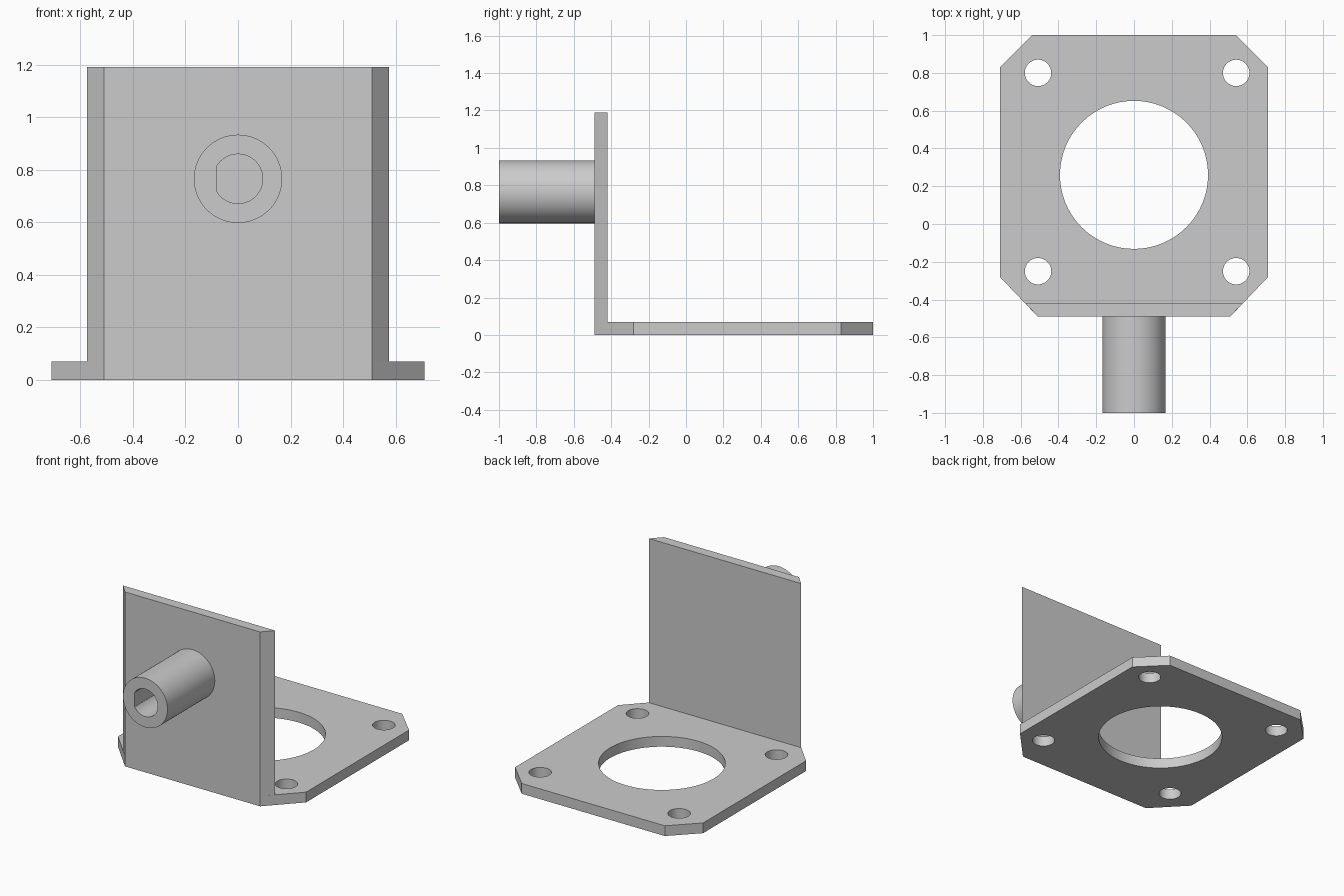
import bpy
import bmesh
from math import pi, cos, sin, acos
from mathutils import Matrix, Vector

cube = bpy.data.objects.get("Cube")
if cube:
    bpy.data.objects.remove(cube, do_unlink=True)

GREY = (0.6, 0.6, 0.6, 1)
grey = bpy.data.materials.new("plain grey")
grey.use_nodes = True
grey.diffuse_color = GREY
grey.node_tree.nodes["Principled BSDF"].inputs["Base Color"].default_value = GREY

THICK = 0.07
FRONT, WALL_BACK, BACK = -0.49, -0.42, 1.0
TUBE_Z = 0.765


def prism(name, outline, low, high, matrix=Matrix()):
    """Extrude a flat outline from low to high, then place it."""
    bm = bmesh.new()
    face = bm.faces.new([bm.verts.new((x, y, low)) for x, y in outline])
    top = bmesh.ops.extrude_face_region(bm, geom=[face])["geom"]
    verts = [v for v in top if isinstance(v, bmesh.types.BMVert)]
    bmesh.ops.translate(bm, verts=verts, vec=Vector((0, 0, high - low)))
    bm.transform(matrix)
    bmesh.ops.recalc_face_normals(bm, faces=bm.faces)
    mesh = bpy.data.meshes.new(name)
    bm.to_mesh(mesh)
    bm.free()
    mesh.materials.append(grey)
    obj = bpy.data.objects.new(name, mesh)
    bpy.context.collection.objects.link(obj)
    return obj


def arc(x, y, radius, start=0, end=2 * pi, count=64):
    step = (end - start) / count
    return [(x + radius * cos(start + i * step), y + radius * sin(start + i * step))
            for i in range(count)]


def combine(target, tool, operation):
    """Apply a boolean and throw the tool away."""
    mod = target.modifiers.new(operation, "BOOLEAN")
    mod.operation, mod.object, mod.solver = operation, tool, "EXACT"
    bpy.context.view_layer.objects.active = target
    bpy.ops.object.modifier_apply(modifier=mod.name)
    bpy.data.objects.remove(tool, do_unlink=True)


def smooth(obj):
    bpy.ops.object.select_all(action="DESELECT")
    obj.select_set(True)
    bpy.context.view_layer.objects.active = obj
    bpy.ops.object.shade_smooth_by_angle(angle=pi / 6)


def mirrored(half):
    return half + [(-x, y) for x, y in reversed(half)]


# Base plate with cut corners, joined to the upright wall
bracket = prism("bracket", mirrored([(0.51, FRONT), (0.71, -0.28), (0.71, 0.83), (0.54, BACK)]),
                0, THICK)
wall = prism("upright_wall", mirrored([(0.51, FRONT), (0.575, WALL_BACK)]), 0, 1.19)
combine(bracket, wall, "UNION")

# Large centre opening and four screw holes
holes = [(0, 0.26, 0.392)] + [(x, y, 0.07) for x in (-0.508, 0.541) for y in (-0.25, 0.80)]
for x, y, radius in holes:
    combine(bracket, prism("hole_cutter", arc(x, y, radius), -0.1, THICK + 0.1), "DIFFERENCE")
smooth(bracket)

# Round tube on the wall, with a D-shaped bore open at the front
forward = Matrix.Translation((0, 0, TUBE_Z)) @ Matrix.Rotation(pi / 2, 4, "X")
tube = prism("shaft_tube", arc(0, 0, 0.168), -FRONT, 1.0, forward)
half_angle = acos(-0.08 / 0.094)
bore = arc(0, 0, 0.094, -half_angle, half_angle, 48)
bore.append((-0.08, 0.094 * sin(half_angle)))
combine(tube, prism("bore_cutter", bore, 0.4, 1.1, forward), "DIFFERENCE")
smooth(tube)
